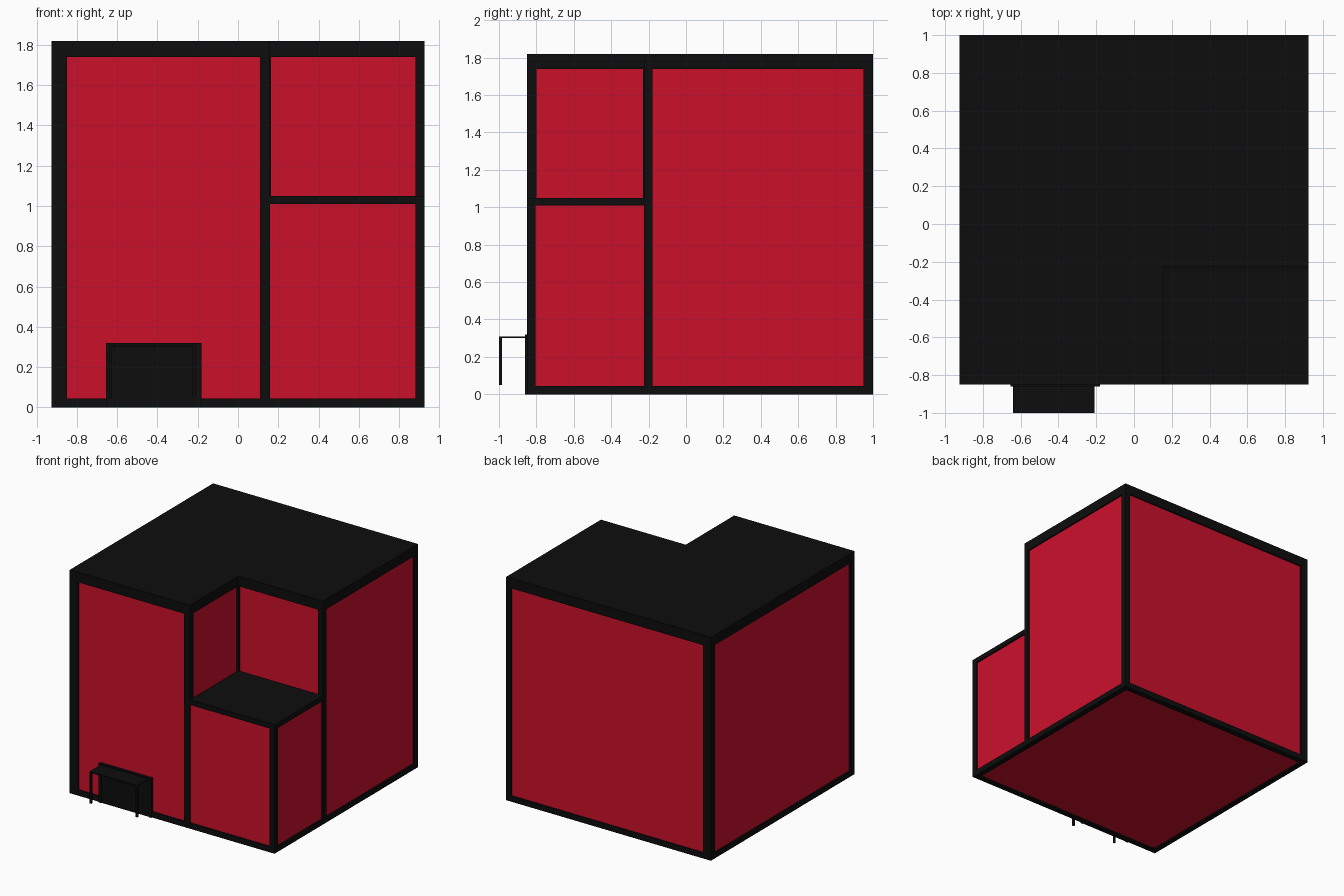
import bpy, bmesh

if "Cube" in bpy.data.objects:
    bpy.data.objects.remove(bpy.data.objects["Cube"])


def material(name, rgb):
    m = bpy.data.materials.new(name)
    m.diffuse_color = (*rgb, 1)
    m.use_nodes = True
    m.node_tree.nodes["Principled BSDF"].inputs["Base Color"].default_value = m.diffuse_color
    return m


RED = material("red_panel", (0.60, 0.005, 0.024))
BLACK = material("black_trim", (0.004, 0.004, 0.004))


def prism(name, outline, z0, z1, mat, rim=0, depth=0):
    """Extrude an outline upward; optionally sink the top inside a rim."""
    bm = bmesh.new()
    base = bm.faces.new([bm.verts.new((x, y, z0)) for x, y in outline])
    ext = bmesh.ops.extrude_face_region(bm, geom=[base], use_keep_orig=True)
    top_verts = [g for g in ext["geom"] if isinstance(g, bmesh.types.BMVert)]
    bmesh.ops.translate(bm, verts=top_verts, vec=(0, 0, z1 - z0))
    bmesh.ops.recalc_face_normals(bm, faces=bm.faces[:])
    if rim:
        top = max(bm.faces, key=lambda f: f.calc_center_median().z)
        bmesh.ops.inset_region(bm, faces=[top], thickness=rim)
        bmesh.ops.translate(bm, verts=top.verts[:], vec=(0, 0, -depth))
    me = bpy.data.meshes.new(name)
    bm.to_mesh(me)
    bm.free()
    me.materials.append(mat)
    ob = bpy.data.objects.new(name, me)
    bpy.context.collection.objects.link(ob)
    return ob


def box(name, x0, x1, y0, y1, z0, z1, mat=BLACK, **kw):
    return prism(name, [(x0, y0), (x1, y0), (x1, y1), (x0, y1)], z0, z1, mat, **kw)


def l_shape(d):
    """Plan of the tall block, shrunk by d."""
    return [(L + d, F + d), (NX - d, F + d), (NX - d, NY + d),
            (R - d, NY + d), (R - d, B - d), (L + d, B - d)]


L, R, F, B = -0.925, 0.925, -0.85, 1.0   # outer walls
NX, NY = 0.16, -0.225                    # corner notch
TOP, EAVE, LOW, LOW_EAVE = 1.82, 1.74, 1.05, 1.01
D = 0.012                                # panel recess

# Red walls of the tall block and the low corner block
prism("tall_walls", l_shape(D), 0.01, EAVE, RED)
box("low_walls", NX - D, R - D, F + D, NY + D, 0.01, LOW_EAVE, RED)

# Roofs with a shallow raised rim
prism("tall_roof", l_shape(0), EAVE, TOP, BLACK, rim=0.045, depth=0.006)
box("low_roof", NX, R, F, NY, LOW_EAVE, LOW, rim=0.045, depth=0.006)

# Corner posts
posts = {
    "front_left": (L, -0.85, F, -0.80, 0, EAVE),
    "back_left": (L, -0.855, 0.95, B, 0, EAVE),
    "back_right": (0.88, R, 0.95, B, 0, EAVE),
    "low_front_right": (0.88, R, F, -0.805, 0, LOW_EAVE),
    "wing_front": (0.11, NX, F, -0.80, 0, EAVE),
    "wing_right": (0.88, R, NY, -0.18, 0, EAVE),
    "inner": (0.14, 0.165, -0.23, -0.205, LOW - 0.01, EAVE),
}
for name, dims in posts.items():
    box(name + "_post", *dims)

# Base beams around the footprint
box("front_base_beam", L, R, F, F + 0.045, 0, 0.045)
box("back_base_beam", L, R, B - 0.045, B, 0, 0.045)
for side, x in (("left", L), ("right", R - 0.045)):
    box(side + "_base_beam", x, x + 0.045, F, B, 0, 0.045)

# Door: frame and slightly recessed leaf
box("door_leaf", -0.64, -0.20, F - 0.004, F + 0.03, 0, 0.31)
for side, x in (("left", -0.655), ("right", -0.20)):
    box(side + "_door_jamb", x, x + 0.02, F - 0.01, F + 0.03, 0, 0.32)
box("door_lintel", -0.635, -0.20, F - 0.01, F + 0.03, 0.30, 0.32)

# Flat awning on two thin posts
box("awning", -0.64, -0.21, -1.0, F, 0.30, 0.31)
for side, x in (("left", -0.64), ("right", -0.225)):
    box(side + "_awning_post", x, x + 0.015, -1.0, -0.985, 0.05, 0.30)
